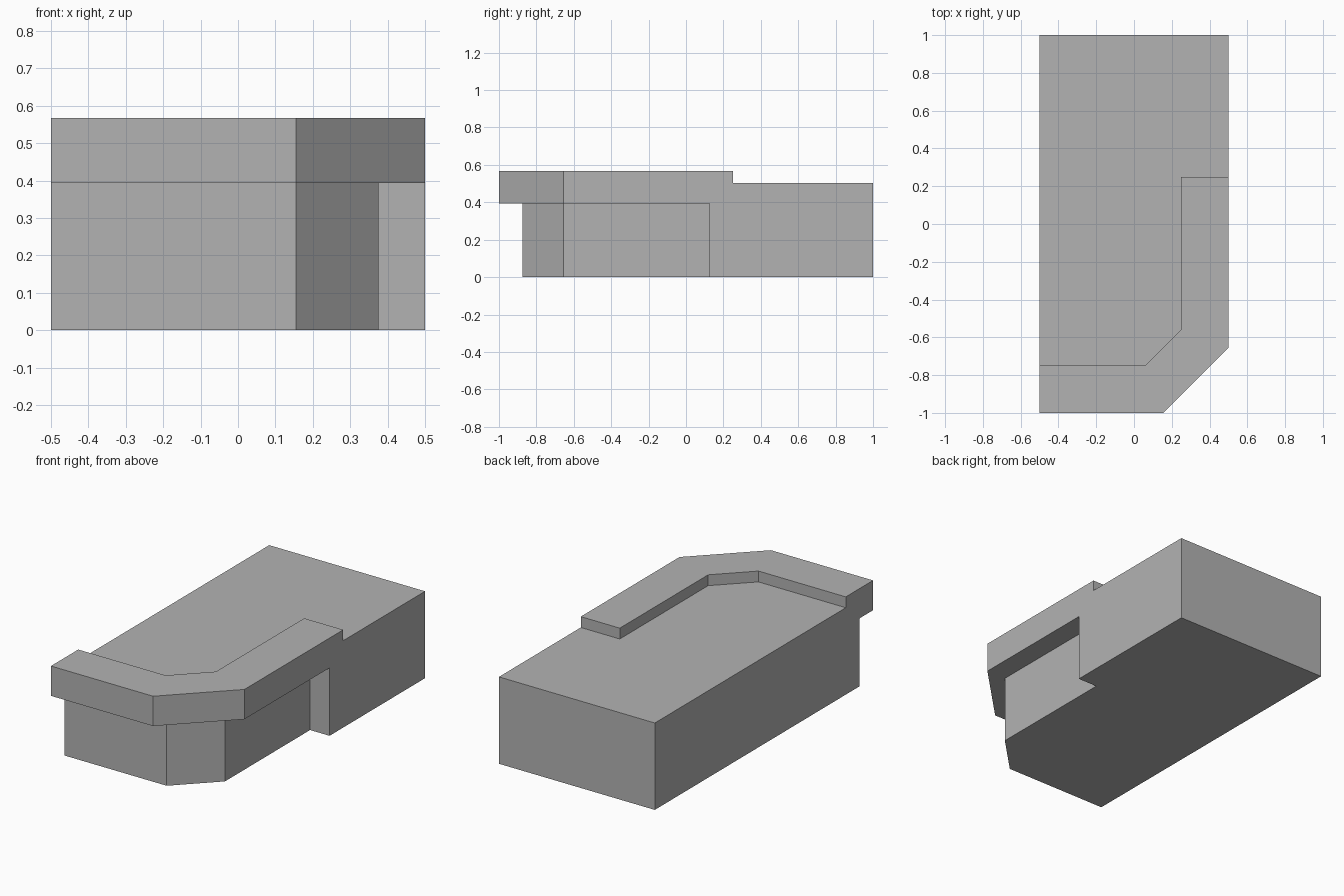
import bpy
import bmesh

cube = bpy.data.objects.get("Cube")
if cube:
    bpy.data.objects.remove(cube, do_unlink=True)

grey = bpy.data.materials.new("plain_grey")
grey.use_nodes = True
grey.diffuse_color = (0.45, 0.45, 0.45, 1)
grey.node_tree.nodes["Principled BSDF"].inputs["Base Color"].default_value = grey.diffuse_color


def prism(name, outline, bottom, top):
    """Extrude a plan outline between two heights."""
    bm = bmesh.new()
    face = bm.faces.new([bm.verts.new((x, y, bottom)) for x, y in outline])
    ext = bmesh.ops.extrude_face_region(bm, geom=[face])
    verts = [v for v in ext["geom"] if isinstance(v, bmesh.types.BMVert)]
    bmesh.ops.translate(bm, verts=verts, vec=(0, 0, top - bottom))
    bmesh.ops.recalc_face_normals(bm, faces=bm.faces)
    mesh = bpy.data.meshes.new(name)
    bm.to_mesh(mesh)
    bm.free()
    mesh.materials.append(grey)
    obj = bpy.data.objects.new(name, mesh)
    bpy.context.collection.objects.link(obj)
    return obj


def carve(target, cutter):
    """Subtract the cutter from the target and discard it."""
    mod = target.modifiers.new(cutter.name, "BOOLEAN")
    mod.operation = "DIFFERENCE"
    mod.solver = "EXACT"
    mod.object = cutter
    cutter.hide_render = True
    bpy.context.view_layer.objects.active = target
    bpy.ops.object.modifier_apply(modifier=mod.name)
    bpy.data.objects.remove(cutter, do_unlink=True)


# Counter block with one clipped front corner
counter = prism("counter", [(-0.5, -1), (0.155, -1), (0.5, -0.655),
                            (0.5, 1), (-0.5, 1)], 0, 0.567)

# Lowered work surface behind the raised ledge
carve(counter, prism("worktop_recess", [
    (-0.6, -0.75), (0.06, -0.75), (0.25, -0.56), (0.25, 0.25),
    (0.6, 0.25), (0.6, 1.1), (-0.6, 1.1)], 0.504, 0.7))

# Set-back base beneath the overhanging ledge
carve(counter, prism("base_setback", [
    (-0.6, -0.875), (0.155, -0.875), (0.375, -0.655), (0.375, 0.125),
    (0.6, 0.125), (0.6, -1.1), (-0.6, -1.1)], -0.1, 0.394))
